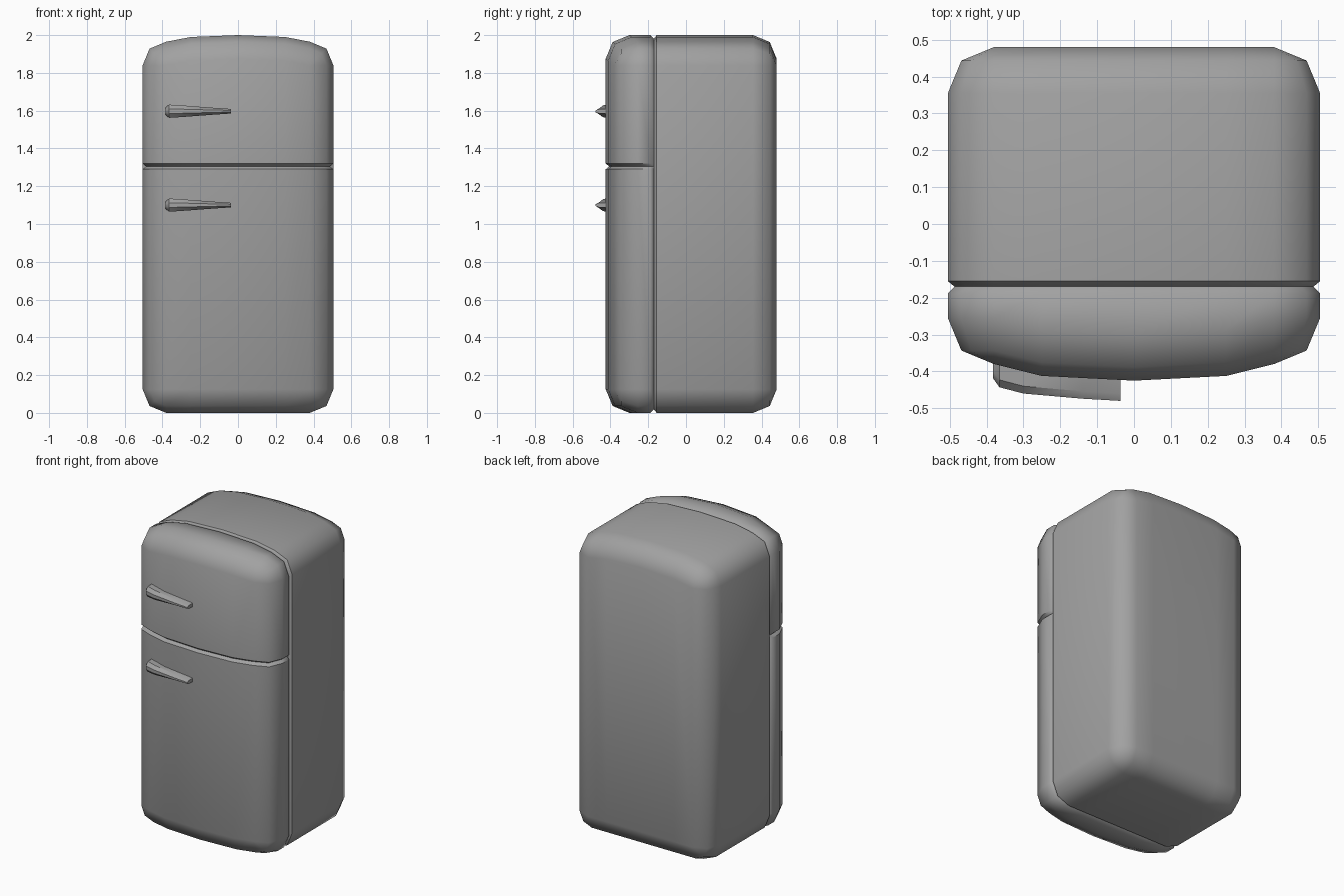
import bpy, bmesh, math

if "Cube" in bpy.data.objects:
    bpy.data.objects.remove(bpy.data.objects["Cube"], do_unlink=True)

# Single grey enamel
enamel = bpy.data.materials.new("grey_enamel")
enamel.use_nodes = True
grey = (0.36, 0.36, 0.36, 1)
enamel.diffuse_color = grey
enamel.node_tree.nodes["Principled BSDF"].inputs["Base Color"].default_value = grey

R = 0.125            # corner radius
CX = 0.38            # half width between corner centres
Z0, Z1 = R, 1.84     # heights of the corner centres
LIP = 0.018          # depth of the V-shaped seams
SPLIT = 1.305        # height of the seam between the doors
COLS = (-CX, -0.25, 0, 0.25, CX)
DIAG = math.sqrt(0.5)


def crown(x):
    """Gentle arch, one in the middle and zero at the corners."""
    return max(0, 1 - abs(x / CX) ** 3)


def outline(inset):
    """Rounded cabinet outline with an arched top, as (x, z) points."""
    r = R - inset
    right_low = [(CX + r * DIAG, Z0 - r * DIAG), (CX + r, Z0)]
    right_high = [(CX + r, Z1), (CX + r * DIAG, Z1 + r * DIAG)]
    bottom = [(x, Z0 - r) for x in COLS]
    top = [(x, Z1 + r + 0.035 * crown(x)) for x in reversed(COLS)]
    left = [(-x, z) for x, z in reversed(right_low + right_high)]
    return bottom + right_low + right_high + top + left


def loft(rings):
    """Skin rings of (y, inset, bulge), closing the last with a strip cap."""
    bm = bmesh.new()
    loops = [[bm.verts.new((x, y - bulge * crown(x), z)) for x, z in outline(inset)]
             for y, inset, bulge in rings]
    n = len(loops[0])
    for a, b in zip(loops, loops[1:]):
        for i in range(n):
            j = (i + 1) % n
            bm.faces.new((a[i], a[j], b[j], b[i]))
    end = loops[-1]
    k = len(COLS)
    low, high = end[:k], end[k + 4:2 * k + 4][::-1]
    for i in range(k - 1):
        bm.faces.new((low[i], low[i + 1], high[i + 1], high[i]))
    bmesh.ops.remove_doubles(bm, verts=bm.verts, dist=0.0001)
    return bm


def finish(bm, name, angle):
    bmesh.ops.holes_fill(bm, edges=bm.edges, sides=0)
    bmesh.ops.recalc_face_normals(bm, faces=bm.faces)
    mesh = bpy.data.meshes.new(name)
    bm.to_mesh(mesh)
    bm.free()
    mesh.materials.append(enamel)
    ob = bpy.data.objects.new(name, mesh)
    bpy.context.collection.objects.link(ob)
    bpy.ops.object.select_all(action='DESELECT')
    ob.select_set(True)
    bpy.context.view_layer.objects.active = ob
    bpy.ops.object.shade_smooth_by_angle(angle=math.radians(angle))


def rounded_end(y, direction, bulge):
    """Three rings that round over to a flat or bulging face."""
    return [(y + direction * R * math.sin(t), R - R * math.cos(t), bulge)
            for t in (0, math.pi / 4, math.pi / 2)]


# Cabinet with a chamfered front rim and rounded back
finish(loft([(-0.17, LIP, 0), (-0.155, 0, 0)] + rounded_end(0.355, 1, 0)),
       "cabinet", 47)

# Two doors cut from one bulging shell, each with a chamfered seam edge
for name, side in (("upper_door", 1), ("lower_door", -1)):
    bm = loft([(-0.17, LIP, 0), (-0.188, 0, 0)] + rounded_end(-0.255, -1, 0.045))
    for z, clear in ((SPLIT, True), (SPLIT + side * 0.015, False)):
        bmesh.ops.bisect_plane(bm, geom=bm.verts[:] + bm.edges[:] + bm.faces[:],
                               plane_co=(0, 0, z), plane_no=(0, 0, -side),
                               clear_outer=clear)
    for v in bm.verts:
        if abs(v.co.z - SPLIT) < 0.001 and v.co.y < -0.18:
            v.co.x *= 1 - LIP / (CX + R)
            if v.co.y < -0.2:
                v.co.y += LIP
    finish(bm, name, 47)

# Tapered handles: stations of (x, front y, half height)
STATIONS = ((-0.383, -0.418, 0.02), (-0.365, -0.443, 0.035), (-0.30, -0.46, 0.031),
            (-0.14, -0.474, 0.019), (-0.036, -0.48, 0.012))
for name, height in (("upper_handle", 1.597), ("lower_handle", 1.1)):
    bm = bmesh.new()
    loops = []
    for x, y, h in STATIONS:
        section = [(-0.36, -h), (y + 0.02, -h), (y, -h * 0.35),
                   (y, h * 0.35), (y + 0.02, h), (-0.36, h)]
        loops.append([bm.verts.new((x, py, height + pz)) for py, pz in section])
    for a, b in zip(loops, loops[1:]):
        for i in range(6):
            j = (i + 1) % 6
            bm.faces.new((a[i], a[j], b[j], b[i]))
    finish(bm, name, 35)
